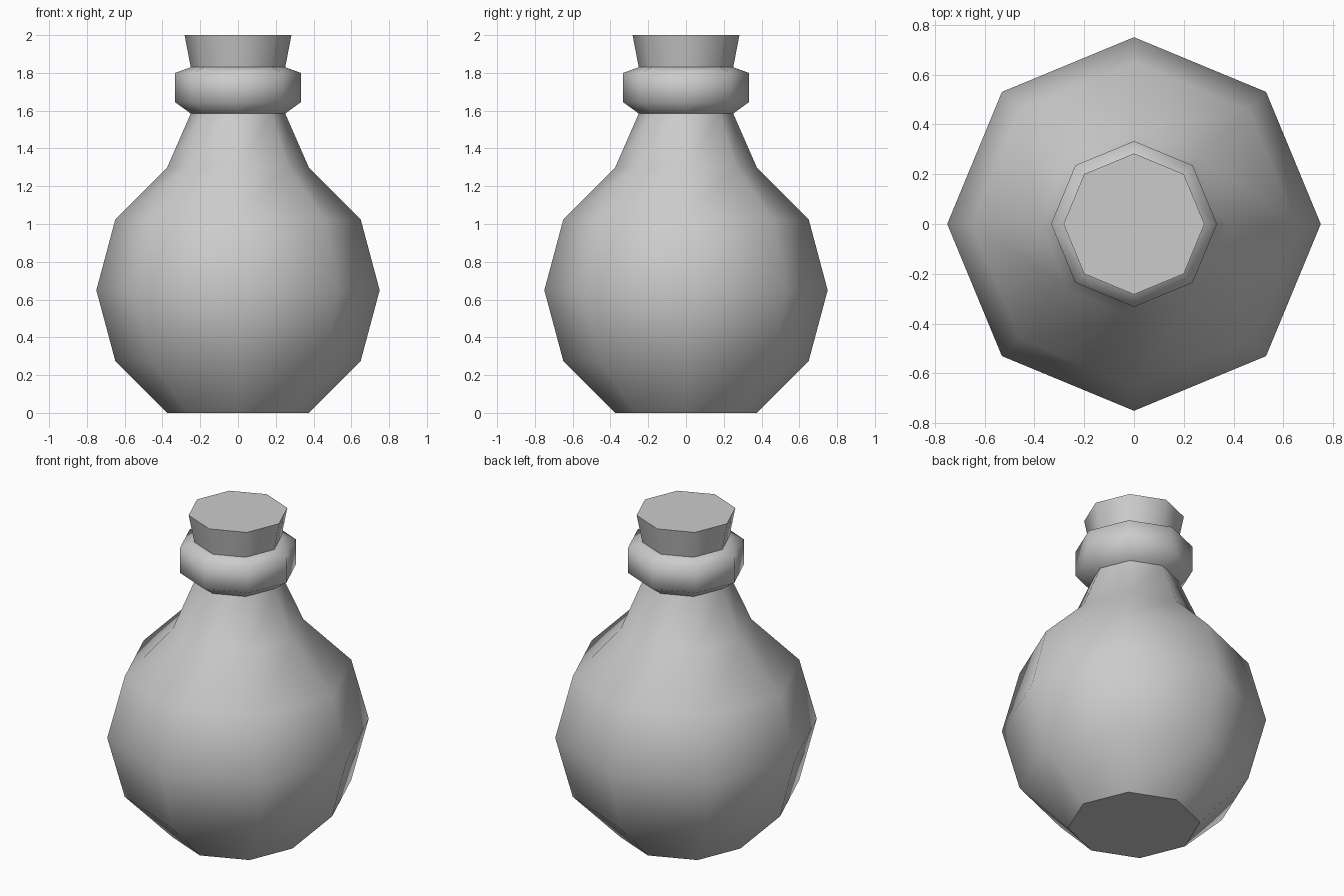
import bpy, bmesh
from math import sin, cos, radians, tau

if "Cube" in bpy.data.objects:
    bpy.data.objects.remove(bpy.data.objects["Cube"])

SIDES = 8


def lathe(name, profile, cap_bottom=False, cap_top=False):
    """Revolve (radius, z) points into an eight-sided smooth wall with flat caps."""
    bm = bmesh.new()
    rings = [[bm.verts.new((r * cos(tau * i / SIDES), r * sin(tau * i / SIDES), z))
              for i in range(SIDES)] for r, z in profile]
    for low, high in zip(rings, rings[1:]):
        for i in range(SIDES):
            j = (i + 1) % SIDES
            bm.faces.new((low[i], low[j], high[j], high[i])).smooth = True
    if cap_bottom:
        bm.faces.new(rings[0][::-1])
    if cap_top:
        bm.faces.new(rings[-1])
    mesh = bpy.data.meshes.new(name)
    bm.to_mesh(mesh)
    bm.free()
    obj = bpy.data.objects.new(name, mesh)
    bpy.context.collection.objects.link(obj)
    return obj


# Round flask: rings of a sphere every 30 degrees, drawn in to a narrow neck
R = 0.75
CENTRE = R * sin(radians(60))
body = [(R * cos(radians(a)), CENTRE + R * sin(radians(a)))
        for a in (-60, -30, 0, 30, 60)]
lathe("flask_body", body + [(0.25, 1.585)], cap_bottom=True)

# Bevelled lip around the mouth
lathe("neck_collar", [(0.25, 1.585), (0.333, 1.645), (0.333, 1.80), (0.25, 1.83)])

# Tapered stopper
lathe("cork", [(0.25, 1.83), (0.283, 2.0)], cap_top=True)
